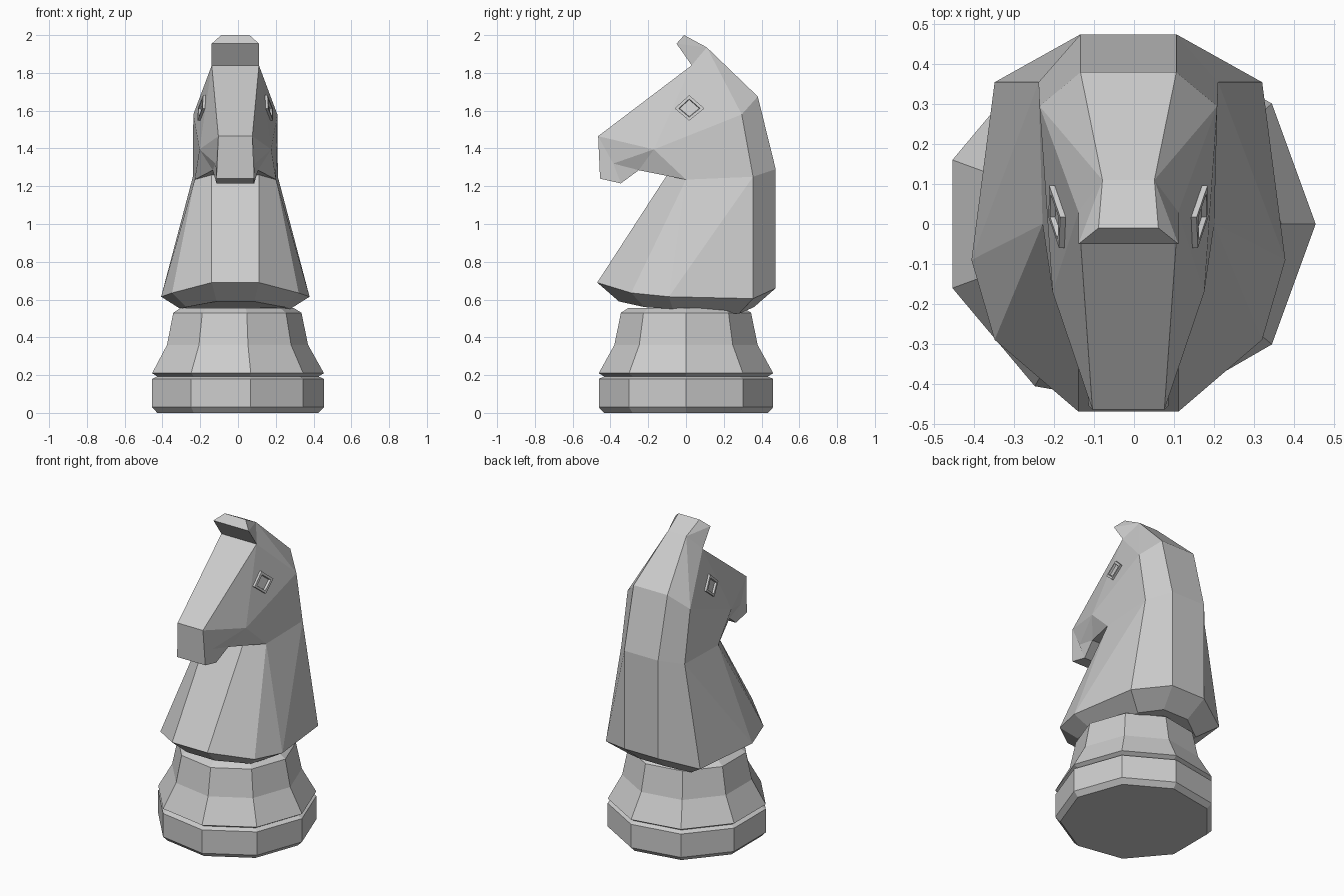
import bpy, bmesh, math

if "Cube" in bpy.data.objects:
    bpy.data.objects.remove(bpy.data.objects["Cube"])

CX = -0.014  # symmetry axis of the piece


def make(name, verts, faces):
    me = bpy.data.meshes.new(name)
    me.from_pydata(verts, [], faces)
    bm = bmesh.new()
    bm.from_mesh(me)
    bmesh.ops.recalc_face_normals(bm, faces=bm.faces)
    bm.to_mesh(me)
    bm.free()
    ob = bpy.data.objects.new(name, me)
    ob.location.x = CX
    bpy.context.collection.objects.link(ob)
    return ob


def loft(rings):
    """Verts and faces for stacked closed rings, capped at both ends."""
    n = len(rings[0])
    verts = [v for r in rings for v in r]
    faces = [(k * n + i, k * n + (i + 1) % n, (k + 1) * n + (i + 1) % n, (k + 1) * n + i)
             for k in range(len(rings) - 1) for i in range(n)]
    faces += [tuple(range(n)), tuple(range(len(verts) - n, len(verts)))]
    return verts, faces


# Turned nine-sided base: (radius, height)
profile = [(.44, 0), (.469, .03), (.469, .18), (.44, .193), (.469, .21),
           (.385, .36), (.35, .53), (.31, .555)]
make("base", *loft([[(r * math.cos(math.tau * i / 9), r * math.sin(math.tau * i / 9), z)
                     for i in range(9)] for r, z in profile]))

# Horse: half-body control points, mirrored across x
P = {
    # tucked underside
    "a": (.10, -.355, .59), "b": (.26, -.22, .56), "c": (.29, -.07, .55),
    "d": (.22, .28, .525), "e": (.09, .36, .56),
    # flared lower edge of the neck
    "A": (.125, -.47, .69), "B": (.335, -.29, .635), "C": (.393, -.09, .615),
    "D": (.335, .355, .605), "E": (.12, .475, .66),
    # throat and nape
    "L": (.125, -.10, 1.26), "T": (.215, 0, 1.235), "G": (.225, .355, 1.25), "Y": (.12, .475, 1.29),
    # back of the head and crest
    "H": (.2225, .295, 1.58), "X": (.12, .38, 1.675), "V": (.065, .11, 1.935),
    # ears
    "U": (.075, -.01, 2.0), "S": (.125, -.05, 1.955), "R": (.125, .03, 1.84),
    # muzzle, mouth and cheek
    "N": (.09, -.465, 1.465), "O": (.10, -.455, 1.24), "K": (.10, -.345, 1.215),
    "M": (.12, -.25, 1.285), "P": (.105, -.385, 1.32), "Q": (.19, -.17, 1.395),
}
side = ("aABb bBCc cCDd dDEe ABTL BCT TCG CDG DEYG GYXH TGHQ "
        "SUV SVR RVH HVX RHQ RQN NQP NPKO PMK PQM MQT MTL").split()
middle = "aALMKONRSUVXYEe"  # centre strip running round the whole profile

keys = list(P)
n = len(keys)
idx = {k: i for i, k in enumerate(keys)}
verts = [P[k] for k in keys] + [(-P[k][0], P[k][1], P[k][2]) for k in keys]
faces = []
for f in side:
    half = [idx[c] for c in f]
    faces += [half, [i + n for i in reversed(half)]]
for p, q in zip(middle, middle[1:]):
    faces.append([idx[p], idx[q], idx[q] + n, idx[p] + n])
under = [idx[c] for c in "abcde"]
faces.append(under + [i + n for i in reversed(under)])
make("horse_head", verts, faces)

# Diamond eyes: raised rim with a recessed centre, following the cheek slope
diamond = [(0, .07), (.08, 0), (0, -.065), (-.077, 0)]
for name, s in (("left_eye", -1), ("right_eye", 1)):
    rings = [[(s * (.172 + .156 * dy * k - .216 * dz * k + off), .017 + dy * k, 1.612 + dz * k)
              for dy, dz in diamond]
             for k, off in ((1, -.02), (1, .014), (.72, .014), (.66, .002))]
    make(name, *loft(rings))
